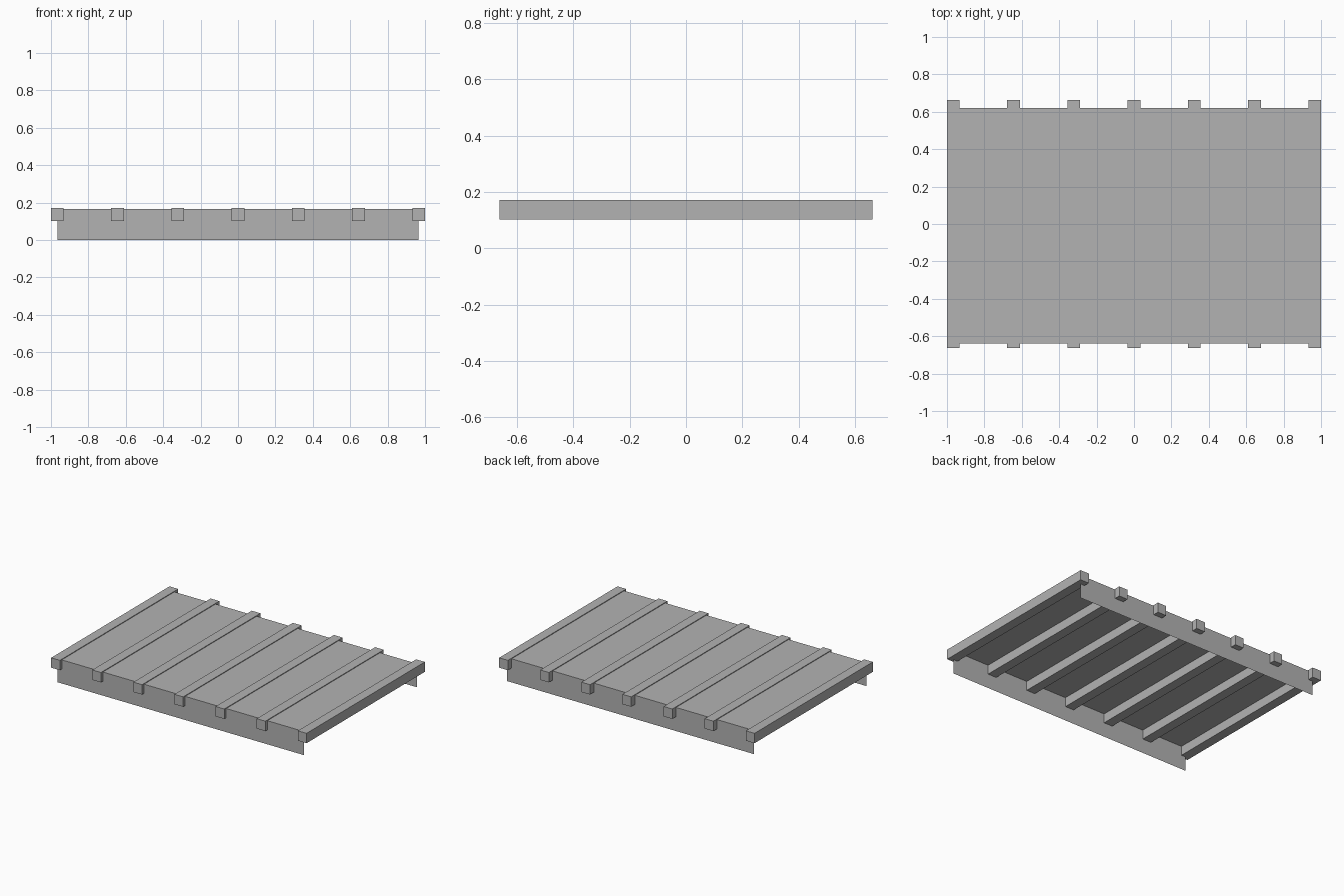
import bpy

if "Cube" in bpy.data.objects:
    bpy.data.objects.remove(bpy.data.objects["Cube"], do_unlink=True)

# Single grey material
grey = bpy.data.materials.new("plain_grey")
grey.use_nodes = True
colour = (0.45, 0.45, 0.45, 1)
grey.diffuse_color = colour
grey.node_tree.nodes["Principled BSDF"].inputs["Base Color"].default_value = colour

TOP, BEAM_BOTTOM, DECK = 0.172, 0.102, 0.167
FRONT, BACK = -0.64, 0.62
BEAM_W, BEAM_HALF_L = 0.068, 0.662
OUTER = 1 - BEAM_W / 2
BEAMS = 7


def add_mesh(name, verts, faces):
    mesh = bpy.data.meshes.new(name)
    mesh.from_pydata(verts, [], faces)
    mesh.materials.append(grey)
    obj = bpy.data.objects.new(name, mesh)
    bpy.context.collection.objects.link(obj)
    return obj


def add_box(name, low, high):
    bpy.ops.mesh.primitive_cube_add(
        size=1, location=[(a + b) / 2 for a, b in zip(low, high)])
    obj = bpy.context.object
    obj.name = name
    obj.scale = [b - a for a, b in zip(low, high)]
    obj.data.materials.append(grey)


# Rafters running front to back
spacing = 2 * OUTER / (BEAMS - 1)
centres = [-OUTER + i * spacing for i in range(BEAMS)]
for i, x in enumerate(centres):
    add_box(f"rafter_{i + 1}",
            (x - BEAM_W / 2, -BEAM_HALF_L, BEAM_BOTTOM),
            (x + BEAM_W / 2, BEAM_HALF_L, TOP))

# Thin deck sheet just below the rafter tops
add_mesh("deck_sheet",
         [(-OUTER, FRONT, DECK), (OUTER, FRONT, DECK),
          (OUTER, BACK, DECK), (-OUTER, BACK, DECK)], [(0, 1, 2, 3)])

# Thin fascia sheets across the front and back
for name, y, s in (("front_fascia", FRONT, 1), ("back_fascia", BACK, -1)):
    add_mesh(name,
             [(-s * OUTER, y, 0), (s * OUTER, y, 0),
              (s * OUTER, y, DECK), (-s * OUTER, y, DECK)], [(0, 1, 2, 3)])
